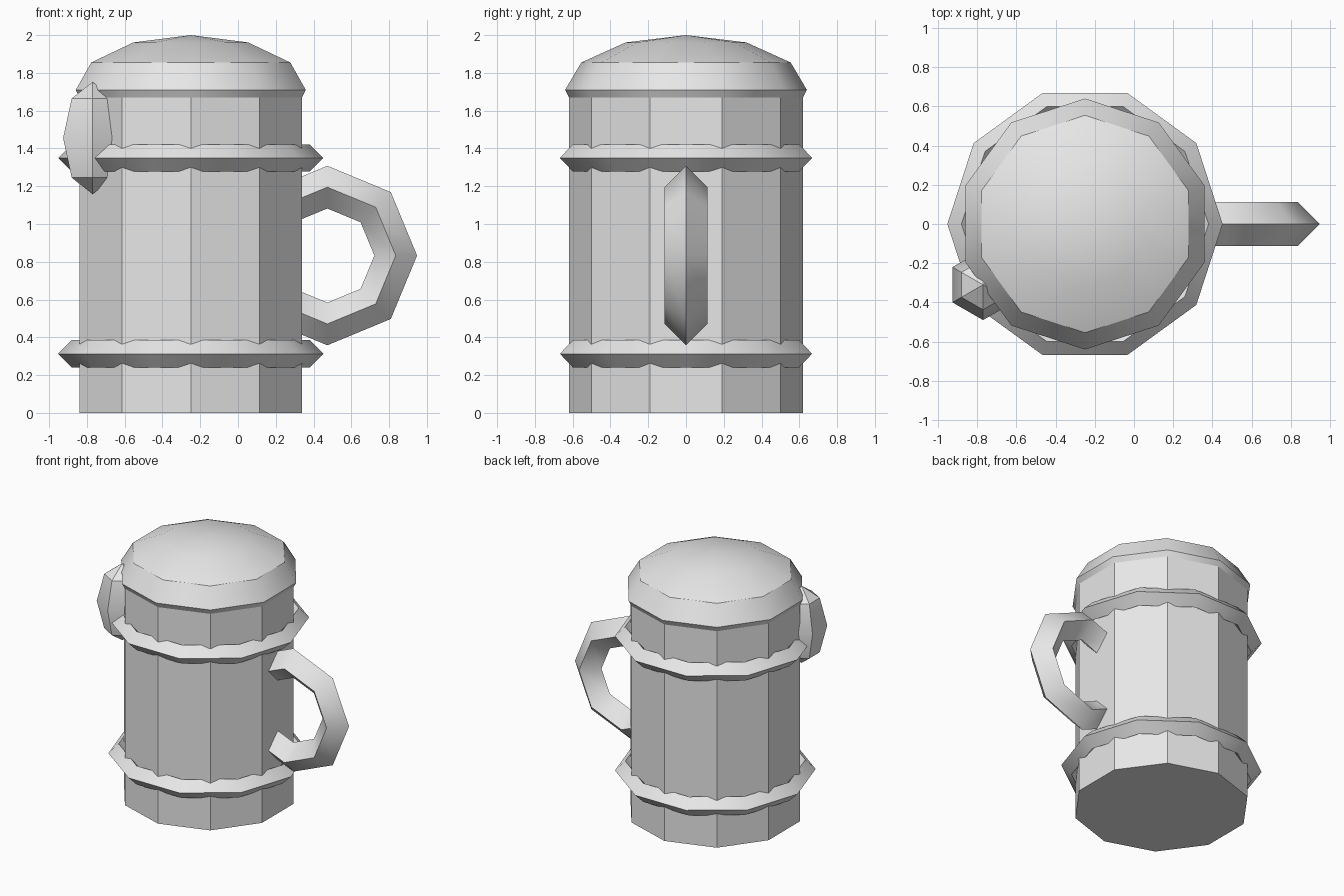
import bpy, bmesh, math

cube = bpy.data.objects.get("Cube")
if cube:
    bpy.data.objects.remove(cube, do_unlink=True)

CX = -0.25  # axis of the mug

grey = bpy.data.materials.new("plain grey")
grey.use_nodes = True
grey.diffuse_color = (0.8, 0.8, 0.8, 1)
grey.node_tree.nodes["Principled BSDF"].inputs["Base Color"].default_value = (0.8, 0.8, 0.8, 1)


def finish(obj, name):
    obj.name = obj.data.name = name
    obj.data.materials.clear()
    obj.data.materials.append(grey)
    bpy.ops.object.select_all(action='DESELECT')
    obj.select_set(True)
    bpy.context.view_layer.objects.active = obj
    bpy.ops.object.shade_smooth_by_angle(angle=math.radians(33))


def lathe(name, profile, sides, location):
    """Turn a (radius, height) profile, bottom to top, with a corner at the back."""
    bm = bmesh.new()
    rings = []
    for r, z in profile:
        count = sides if r > 0 else 1
        turns = [math.pi / 2 + math.tau * i / sides for i in range(count)]
        rings.append([bm.verts.new((r * math.cos(a), r * math.sin(a), z)) for a in turns])
    for low, high in zip(rings, rings[1:]):
        for i in range(sides):
            j = (i + 1) % sides
            corners = [low[i % len(low)], low[j % len(low)],
                       high[j % len(high)], high[i % len(high)]]
            bm.faces.new(list(dict.fromkeys(corners)))
    for ring in (rings[0], rings[-1]):
        if len(ring) > 1:
            bm.faces.new(ring)
    bmesh.ops.recalc_face_normals(bm, faces=bm.faces)
    mesh = bpy.data.meshes.new(name)
    bm.to_mesh(mesh)
    bm.free()
    obj = bpy.data.objects.new(name, mesh)
    bpy.context.collection.objects.link(obj)
    obj.location = location
    finish(obj, name)


def ring(name, location, sides, major, minor, tilt=0):
    """Ring with a diamond cross-section."""
    bpy.ops.mesh.primitive_torus_add(
        location=location, rotation=(tilt, 0, 0), major_segments=sides,
        minor_segments=4, major_radius=major, minor_radius=minor)
    finish(bpy.context.object, name)


def ball_profile(radius, height, steps, first=0):
    """Half ellipse from the bottom pole to the top pole."""
    points = []
    for i in range(first, steps + 1):
        a = math.pi * i / steps
        r = 0 if i in (0, steps) else radius * math.sin(a)
        points.append((r, -height * math.cos(a)))
    return points


# Ten-sided mug body
lathe("mug_body", [(0.62, 0), (0.62, 1.68)], 10, (CX, 0, 0))

# Domed foam top with a short turned-in rim
lathe("foam_top", [(0.612, -0.055)] + ball_profile(0.64, 0.29, 6, first=3), 10, (CX, 0, 1.71))

# Two hoops around the body
for name, z in (("lower_band", 0.313), ("upper_band", 1.35)):
    ring(name, (CX, 0, z), 10, 0.63, 0.072)

# Handle on the left side
ring("handle", (0.473, 0, 0.833), 8, 0.362, 0.113, math.pi / 2)

# Foam drip over the rim
lathe("foam_drip", ball_profile(0.18, 0.297, 4), 6, (-0.77, -0.31, 1.455))
